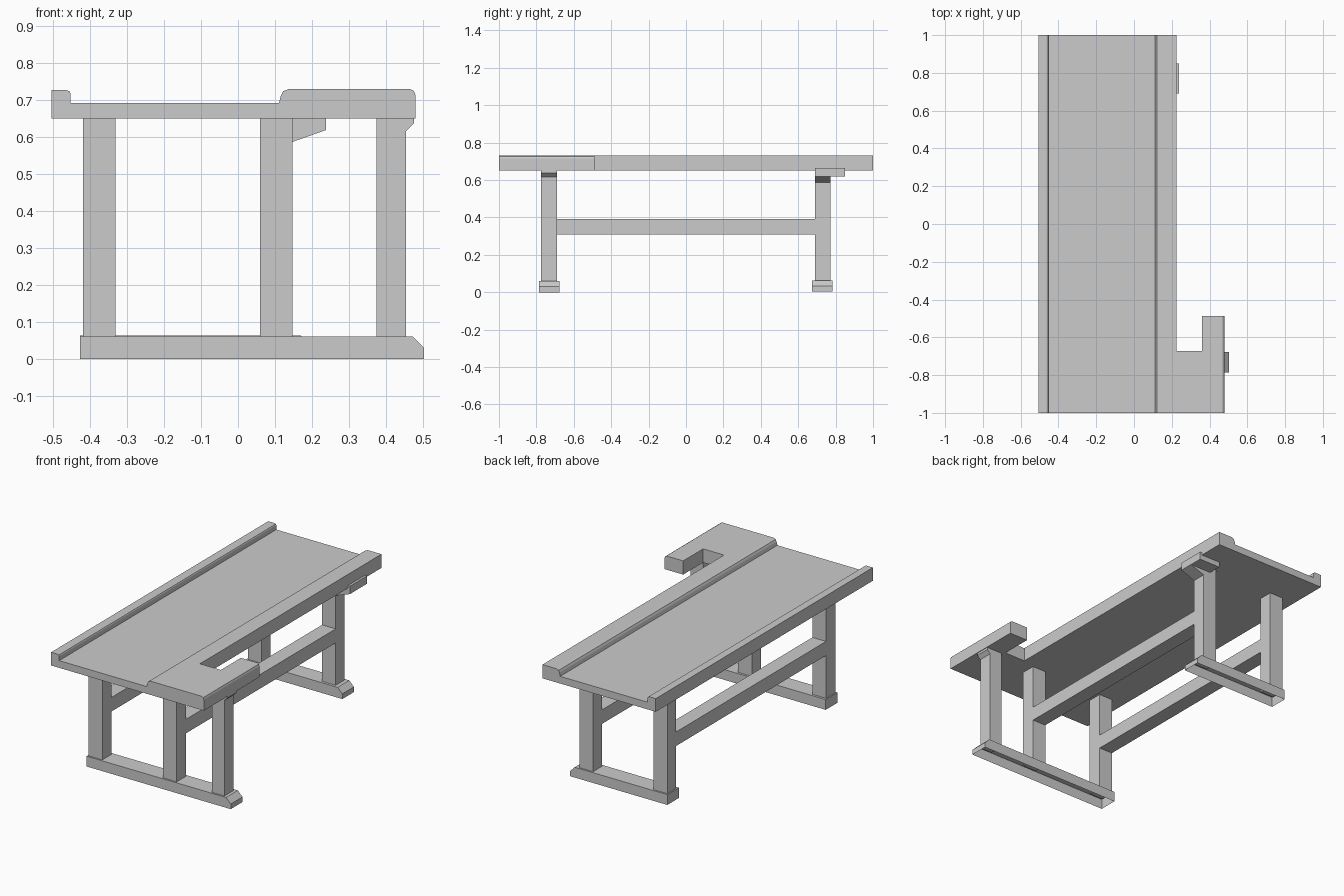
import bpy, bmesh
from mathutils import Vector

if "Cube" in bpy.data.objects:
    bpy.data.objects.remove(bpy.data.objects["Cube"])


def prism(name, pts, lo, hi, axis='Y', open_bottom=False):
    """Extrude a 2D profile along Y (points are x,z) or Z (points are x,y)."""
    bm = bmesh.new()
    place = (lambda a, b: (a, lo, b)) if axis == 'Y' else (lambda a, b: (a, b, lo))
    face = bm.faces.new([bm.verts.new(place(a, b)) for a, b in pts])
    new = bmesh.ops.extrude_face_region(bm, geom=[face])['geom']
    step = Vector((0, hi - lo, 0)) if axis == 'Y' else Vector((0, 0, hi - lo))
    bmesh.ops.translate(bm, vec=step, verts=[v for v in new if isinstance(v, bmesh.types.BMVert)])
    bmesh.ops.recalc_face_normals(bm, faces=bm.faces)
    if open_bottom:
        down = [f for f in bm.faces if f.normal.z < -0.9]
        bmesh.ops.delete(bm, geom=down, context='FACES_ONLY')
    mesh = bpy.data.meshes.new(name)
    bm.to_mesh(mesh)
    bm.free()
    obj = bpy.data.objects.new(name, mesh)
    bpy.context.collection.objects.link(obj)
    return obj


def box(name, x0, x1, y0, y1, z0, z1):
    return prism(name, [(x0, z0), (x1, z0), (x1, z1), (x0, z1)], y0, y1)


# Bench top: one profile with back lip, tool well and raised front plank
top = prism("bench_top", [
    (-0.505, 0.65), (0.48, 0.65), (0.48, 0.714), (0.476, 0.725), (0.466, 0.73),
    (0.137, 0.73), (0.122, 0.724), (0.116, 0.712), (0.111, 0.692),
    (-0.453, 0.692), (-0.453, 0.718), (-0.456, 0.724), (-0.463, 0.727), (-0.505, 0.727)], -1, 1)

# Cut away the front edge, leaving the hook-shaped vise arm
cutter = prism("top_cutter", [
    (0.225, -0.672), (0.36, -0.672), (0.36, -0.488), (0.6, -0.488), (0.6, 1.1), (0.225, 1.1)],
    0.5, 0.9, 'Z')
cutter.hide_render = True
mod = top.modifiers.new("cut", 'BOOLEAN')
mod.operation, mod.solver, mod.object = 'DIFFERENCE', 'EXACT', cutter
bpy.context.view_layer.objects.active = top
bpy.ops.object.modifier_apply(modifier=mod.name)
bpy.data.objects.remove(cutter)

# Legs at both ends, with a stretcher between each pair
for side, x0, x1 in (("rear", -0.42, -0.332), ("front", 0.059, 0.147)):
    box(side + "_leg_left", x0, x1, -0.775, -0.69, 0.055, 0.655)
    box(side + "_leg_right", x0, x1, 0.69, 0.772, 0.055, 0.655)
    box(side + "_stretcher", x0, x1, -0.695, 0.695, 0.31, 0.392)

# Extra leg under the vise arm, with its small bracket
box("vise_leg", 0.375, 0.455, -0.775, -0.69, 0.055, 0.655)
prism("vise_leg_bracket", [(0.45, 0.615), (0.455, 0.617), (0.476, 0.637), (0.476, 0.655), (0.45, 0.655)],
      -0.775, -0.69)

# Feet: hollow from below, chamfered at the toe
for name, toe, y0, y1, z in (("foot_left", 0.503, -0.785, -0.677, 0.0),
                             ("foot_right", 0.2, 0.675, 0.782, 0.003)):
    prism(name, [(-0.427, z), (toe, z), (toe, z + 0.03), (toe - 0.03, z + 0.06), (-0.427, z + 0.06)],
          y0, y1, open_bottom=True)

# Sloped bracket and support plate on the far front leg
prism("leg_bracket", [(0.14, 0.585), (0.147, 0.587), (0.238, 0.619), (0.238, 0.655), (0.14, 0.655)],
      0.69, 0.772)
box("support_plate", 0.1, 0.238, 0.69, 0.85, 0.619, 0.665)
